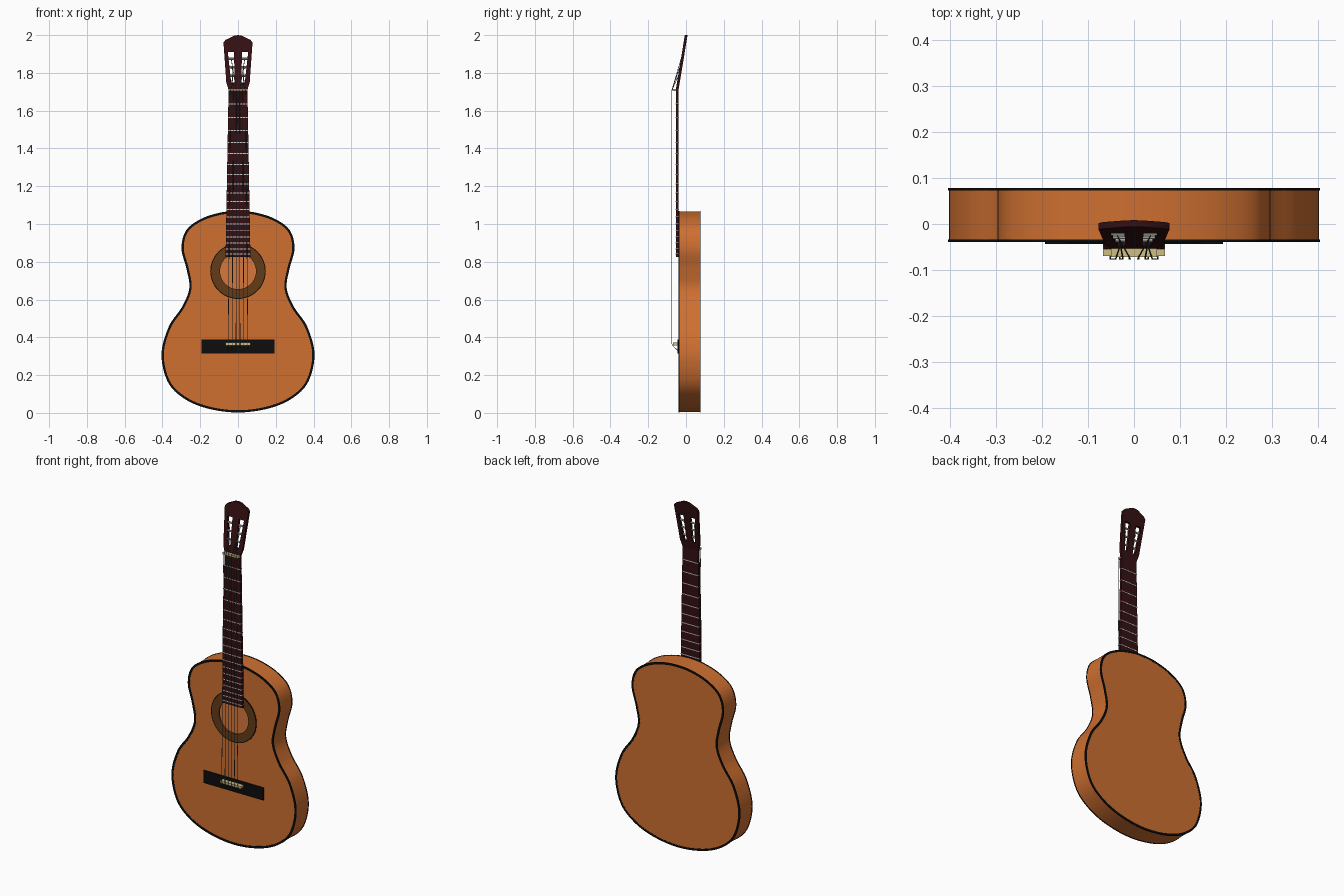
import bpy, bmesh, math
from mathutils import Vector

if "Cube" in bpy.data.objects:
    bpy.data.objects.remove(bpy.data.objects["Cube"])


def material(name, rgb):
    m = bpy.data.materials.new(name)
    m.diffuse_color = (*rgb, 1)
    m.use_nodes = True
    m.node_tree.nodes["Principled BSDF"].inputs["Base Color"].default_value = m.diffuse_color
    return m


WOOD = material("orange wood", (0.62, 0.16, 0.03))
INNER = material("light inner wood", (0.68, 0.19, 0.045))
BLACK = material("black", (0.004, 0.004, 0.004))
NECK = material("dark red wood", (0.035, 0.005, 0.006))
BROWN = material("rosette brown", (0.13, 0.045, 0.008))
BONE = material("bone", (0.62, 0.52, 0.22))
METAL = material("fret metal", (0.6, 0.6, 0.6))
STRING = material("string grey", (0.1, 0.12, 0.13))


def mesh_from_curve(name, curve, mat, fix=None):
    """Turn a curve into a clean mesh object, optionally remapping vertices."""
    tmp = bpy.data.objects.new(name + "_tmp", curve)
    bpy.context.scene.collection.objects.link(tmp)
    dg = bpy.context.evaluated_depsgraph_get()
    mesh = bpy.data.meshes.new_from_object(tmp.evaluated_get(dg))
    bpy.data.objects.remove(tmp)
    bm = bmesh.new()
    bm.from_mesh(mesh)
    if fix:
        for v in bm.verts:
            v.co = fix(v.co)
    bmesh.ops.remove_doubles(bm, verts=bm.verts, dist=1e-5)
    bmesh.ops.recalc_face_normals(bm, faces=bm.faces)
    for f in bm.faces:
        f.smooth = True
        f.material_index = 0
    bm.to_mesh(mesh)
    bm.free()
    mesh.set_sharp_from_angle(angle=math.radians(35))
    mesh.materials.clear()
    mesh.materials.append(mat)
    ob = bpy.data.objects.new(name, mesh)
    bpy.context.scene.collection.objects.link(ob)
    return ob


def plate(name, loops, y0, y1, mat, lean=0.0, lean_z=0.0):
    """Flat x-z plate between y0 and y1; further loops cut holes."""
    c = bpy.data.curves.new(name, 'CURVE')
    c.dimensions = '2D'
    c.fill_mode = 'BOTH'
    c.extrude = (y1 - y0) / 2
    for loop in loops:
        s = c.splines.new('POLY')
        s.points.add(len(loop) - 1)
        for p, (x, z) in zip(s.points, loop):
            p.co = (x, z, 0, 1)
        s.use_cyclic_u = True
    mid = (y0 + y1) / 2
    return mesh_from_curve(name, c, mat, lambda v: Vector(
        (v.x, mid - v.z + (v.y - lean_z) * lean, v.y)))


def wire(name, pts, r, mat, res=1):
    """Round rod along a path."""
    c = bpy.data.curves.new(name, 'CURVE')
    c.dimensions = '3D'
    c.bevel_depth = r
    c.bevel_resolution = res
    c.use_fill_caps = True
    s = c.splines.new('POLY')
    s.points.add(len(pts) - 1)
    for p, co in zip(s.points, pts):
        p.co = (*co, 1)
    return mesh_from_curve(name, c, mat)


def circle(r, z, n=48):
    return [(r * math.cos(2 * math.pi * i / n), z + r * math.sin(2 * math.pi * i / n))
            for i in range(n)]


def mirror(half):
    """Right half outline, bottom to top, closed with its mirror."""
    return half + [(-x, z) for x, z in reversed(half) if x > 1e-6]


def rect(w, z0, z1):
    return [(-w, z0), (w, z0), (w, z1), (-w, z1)]


def smooth(pts, steps=8):
    """Closed Catmull-Rom curve."""
    out, n = [], len(pts)
    for i in range(n):
        a, b, c, d = (Vector(pts[(i + k) % n]) for k in (-1, 0, 1, 2))
        for j in range(steps):
            t = j / steps
            out.append(tuple(0.5 * (2 * b + (c - a) * t + (2 * a - 5 * b + 4 * c - d) * t * t
                                    + (3 * b - a - 3 * c + d) * t ** 3)))
    return out


def inset(pts, d):
    """Move a counter-clockwise outline inward by d."""
    out, n = [], len(pts)
    for i, (x, z) in enumerate(pts):
        t = (Vector(pts[(i + 1) % n]) - Vector(pts[i - 1])).normalized()
        out.append((x - t.y * d, z + t.x * d))
    return out


# body: front with sound hole, side wall, back, and black edging
HOLE_Z = 0.75
body = smooth(mirror([(0, 0.004), (0.16, 0.025), (0.285, 0.078), (0.37, 0.165), (0.403, 0.31),
                      (0.365, 0.455), (0.295, 0.56), (0.256, 0.66), (0.27, 0.76),
                      (0.297, 0.87), (0.273, 0.965), (0.195, 1.025), (0.095, 1.058), (0, 1.067)]))
plate("body_front", [inset(body, 0.002), circle(0.095, HOLE_Z)], -0.037, -0.032, WOOD)
plate("body_side", [body, inset(body, 0.008)], -0.034, 0.074, WOOD)
plate("body_back", [inset(body, 0.002)], 0.071, 0.077, WOOD)
plate("body_inner_back", [inset(body, 0.009)], 0.068, 0.0705, INNER)
edge = [inset(body, -0.002), inset(body, 0.010)]
plate("front_edging", edge, -0.039, -0.034, BLACK)
plate("back_edging", edge, 0.073, 0.078, BLACK)

# rosette around the sound hole
plate("rosette", [circle(0.142, HOLE_Z), circle(0.095, HOLE_Z)], -0.0405, -0.0365, BROWN)
plate("rosette_rim", [circle(0.147, HOLE_Z), circle(0.142, HOLE_Z)], -0.0405, -0.0365, BLACK)

# bridge and saddle
SADDLE_Z, NUT_Z, TOP_Y = 0.365, 1.71, -0.0762
plate("bridge", [rect(0.194, 0.315, 0.388)], -0.044, -0.036, BLACK)
plate("saddle", [rect(0.067, SADDLE_Z - 0.007, SADDLE_Z + 0.007)], -0.07, -0.043, BONE)

# neck with frets that pass right through it
END_Z = 0.825


def neck_w(z):
    return 0.066 + (0.05 - 0.066) * (z - END_Z) / (NUT_Z - END_Z)


plate("neck", [mirror([(neck_w(END_Z), END_Z), (0.05, NUT_Z)])], -0.054, -0.0395, NECK)
for i in range(1, 19):
    z = SADDLE_Z + (NUT_Z - SADDLE_Z) * 2 ** (-i / 12)
    plate(f"fret_{i}", [rect(neck_w(z), z - 0.0025, z + 0.0025)], -0.056, -0.038, METAL)
plate("nut", [rect(0.05, NUT_Z - 0.006, NUT_Z + 0.006)], -0.072, -0.05, BONE)

# slotted headstock leaning back
LEAN = 0.165
head = mirror([(0.05, NUT_Z), (0.062, 1.75), (0.077, 1.962), (0.066, 1.975), (0.02, 1.997), (0, 2.0)])
slot = [(0.018, 1.75), (0.036, 1.75), (0.054, 1.91), (0.021, 1.91)]
plate("headstock", [head, slot, [(-x, z) for x, z in slot]], -0.054, -0.0395, NECK, LEAN, NUT_Z)

# tuning rods across the slots, and the six strings
for i in range(6):
    side = -1 if i < 3 else 1
    k = i if i < 3 else 5 - i
    z = 1.785 + 0.045 * k
    y = -0.047 + (z - NUT_Z) * LEAN
    wire(f"tuning_rod_{i + 1}", [(side * 0.014, y, z), (side * 0.06, y, z)], 0.0055, METAL, 2)
    u = (i - 2.5) / 2.5
    peg_x = side * (0.036 - 0.004 * (2 - k))
    wire(f"string_{i + 1}", [(u * 0.052, -0.043, 0.33), (u * 0.052, TOP_Y + 0.004, SADDLE_Z - 0.008),
                             (u * 0.052, TOP_Y, SADDLE_Z + 0.008), (u * 0.04, TOP_Y, NUT_Z - 0.006),
                             (peg_x, y - 0.006, z)], 0.0017, STRING)
